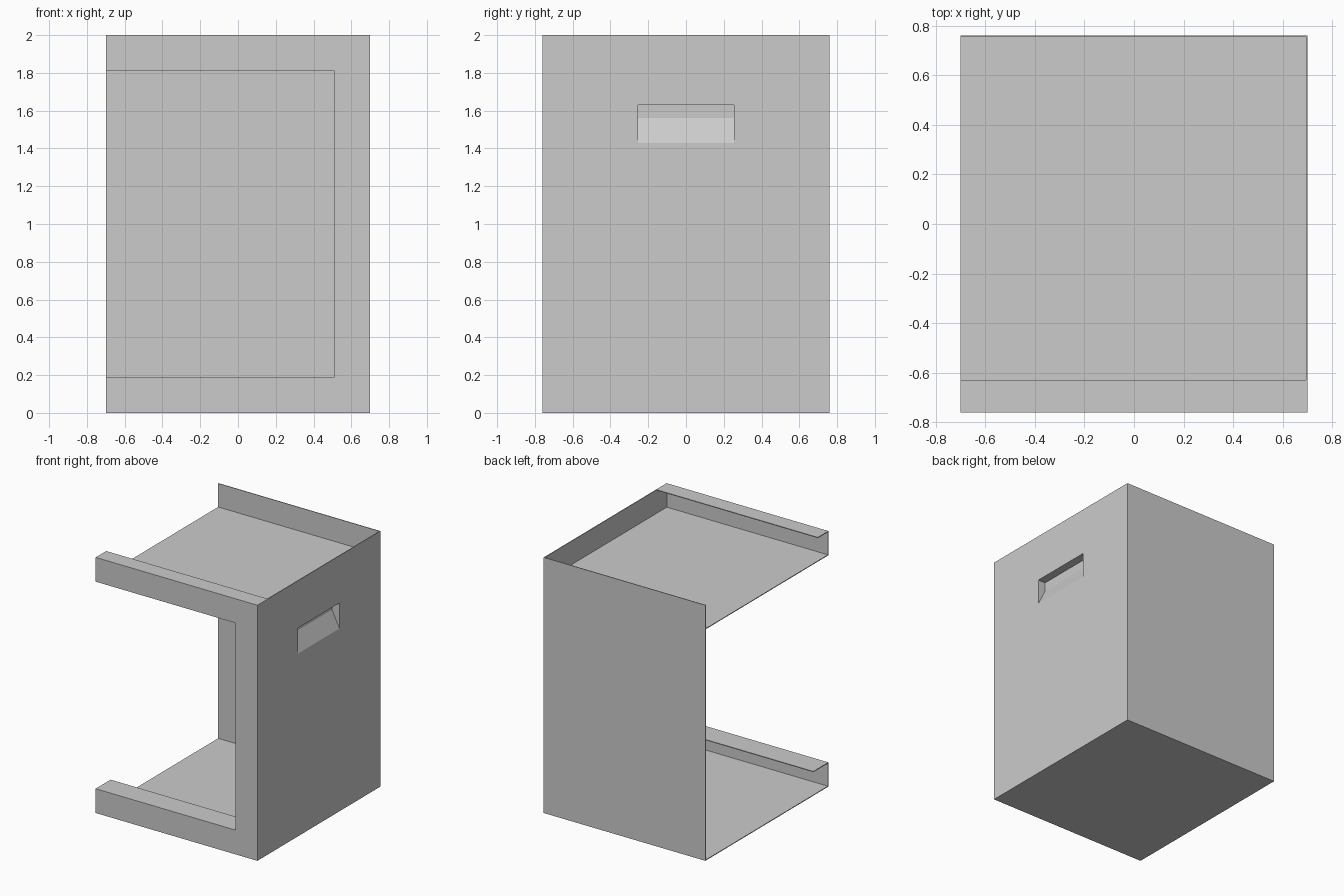
import bpy
import bmesh
from mathutils import Vector

if "Cube" in bpy.data.objects:
    bpy.data.objects.remove(bpy.data.objects["Cube"])

X, Y, H = 0.70, 0.76, 2.0      # half width, half depth, height
T = 0.006                      # sheet thickness
RAIL = 0.19                    # height of the front rails and width of the post
POST = X - RAIL                # opening edge beside the post

grey = bpy.data.materials.new("light grey")
grey.use_nodes = True
grey.diffuse_color = (0.6, 0.6, 0.6, 1)
grey.node_tree.nodes["Principled BSDF"].inputs["Base Color"].default_value = (0.6, 0.6, 0.6, 1)


def finish(name, bm):
    bmesh.ops.recalc_face_normals(bm, faces=bm.faces)
    mesh = bpy.data.meshes.new(name)
    bm.to_mesh(mesh)
    bm.free()
    mesh.materials.append(grey)
    ob = bpy.data.objects.new(name, mesh)
    bpy.context.collection.objects.link(ob)
    return ob


def prism(points, push):
    """Extrude a flat outline along a vector."""
    bm = bmesh.new()
    face = bm.faces.new([bm.verts.new(p) for p in points])
    out = bmesh.ops.extrude_face_region(bm, geom=[face], use_keep_orig=True)
    moved = [v for v in out["geom"] if isinstance(v, bmesh.types.BMVert)]
    bmesh.ops.translate(bm, verts=moved, vec=push)
    return bm


def box(name, x0, x1, y0, y1, z0, z1):
    corners = [(x0, y0, z0), (x1, y0, z0), (x1, y1, z0), (x0, y1, z0)]
    return finish(name, prism(corners, Vector((0, 0, z1 - z0))))


# Front frame: two rails and a post around the opening
outline = [(-X, 0), (X, 0), (X, H), (-X, H), (-X, H - RAIL),
           (POST, H - RAIL), (POST, RAIL), (-X, RAIL)]
finish("front_frame", prism([(x, -Y, z) for x, z in outline], Vector((0, T, 0))))

# Sheets of the housing
inner = -Y + T
box("back_panel", -X, X - T, Y - T, Y, 0, H)
box("bottom_panel", -X, X - T, inner, Y - T, 0, T)
box("top_panel", -X, X - T, inner, Y - T, H - RAIL, H - RAIL + T)

# Folded flanges behind the frame
box("top_flange", -X, X - T, inner, -0.63, H - T, H)
box("bottom_flange", -X, X - T, inner, -0.575, RAIL - T, RAIL)
box("post_flange", POST, POST + T, inner, -0.575, RAIL, H - RAIL)

# Side wall with a grip opening
wall = box("side_panel", X - T, X, inner, Y, 0, H)
GRIP, LOW, MID, TOP, DEEP = 0.255, 1.43, 1.56, 1.63, X - 0.065
cutter = box("grip_cutter", X - 0.1, X + 0.1, -GRIP, GRIP, LOW, TOP)
cutter.hide_render = True
cut = wall.modifiers.new("grip_hole", 'BOOLEAN')
cut.operation = 'DIFFERENCE'
cut.solver = 'EXACT'
cut.object = cutter
bpy.context.view_layer.objects.active = wall
bpy.ops.object.modifier_apply(modifier=cut.name)
bpy.data.objects.remove(cutter)

# Recessed grip: sloped lower face, upright back, open towards the outside
profile = [(X, LOW), (DEEP, MID), (DEEP, TOP), (X, TOP)]
bm = prism([(x, -GRIP, z) for x, z in profile], Vector((0, 2 * GRIP, 0)))
bmesh.ops.recalc_face_normals(bm, faces=bm.faces)
mouth = [f for f in bm.faces if f.normal.x > 0.99]
bmesh.ops.delete(bm, geom=mouth, context='FACES_ONLY')
bmesh.ops.reverse_faces(bm, faces=bm.faces)
mesh = bpy.data.meshes.new("grip_recess")
bm.to_mesh(mesh)
bm.free()
mesh.materials.append(grey)
grip = bpy.data.objects.new("grip_recess", mesh)
bpy.context.collection.objects.link(grip)
shell = grip.modifiers.new("sheet", 'SOLIDIFY')
shell.thickness = T
shell.offset = -1
